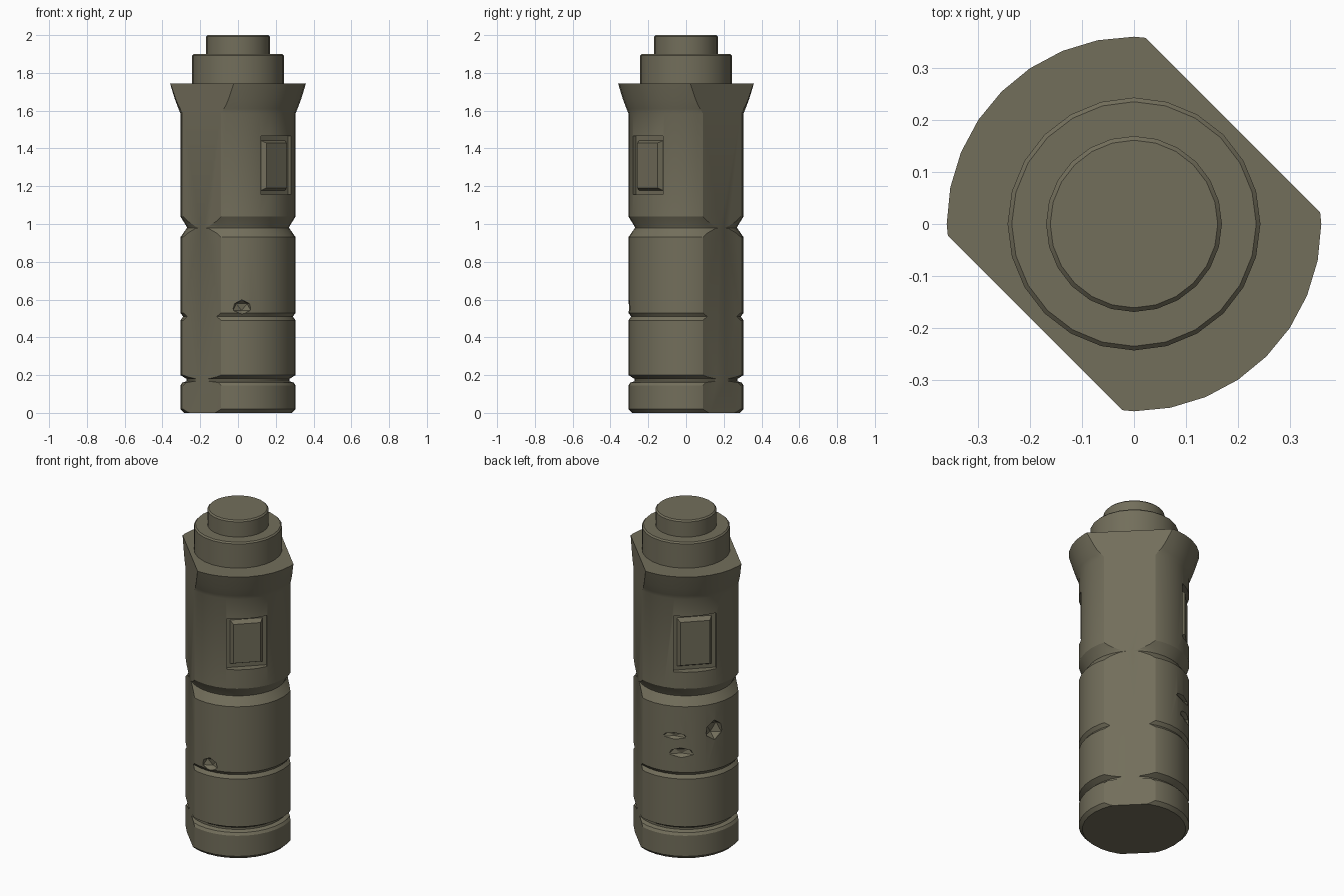
import bpy, bmesh, math
from mathutils import Vector, Matrix

if "Cube" in bpy.data.objects:
    bpy.data.objects.remove(bpy.data.objects["Cube"])

metal = bpy.data.materials.new("olive_grey")
metal.diffuse_color = (0.17, 0.157, 0.105, 1)
metal.use_nodes = True
metal.node_tree.nodes["Principled BSDF"].inputs["Base Color"].default_value = metal.diffuse_color


def make_object(name, bm):
    bmesh.ops.recalc_face_normals(bm, faces=bm.faces)
    me = bpy.data.meshes.new(name)
    bm.to_mesh(me)
    bm.free()
    ob = bpy.data.objects.new(name, me)
    bpy.context.collection.objects.link(ob)
    me.materials.append(metal)
    return ob


def lathe(profile, segs=32):
    """Closed solid of revolution from (radius, z) points."""
    bm = bmesh.new()
    rings = []
    for r, z in profile:
        rings.append([bm.verts.new((r * math.cos(2 * math.pi * i / segs),
                                    r * math.sin(2 * math.pi * i / segs), z))
                      for i in range(segs)])
    for a, b in zip(rings, rings[1:]):
        for i in range(segs):
            j = (i + 1) % segs
            bm.faces.new((a[i], a[j], b[j], b[i]))
    bm.faces.new(rings[0][::-1])
    bm.faces.new(rings[-1])
    return bm


def smooth(ob, angle=30):
    bpy.ops.object.select_all(action='DESELECT')
    ob.select_set(True)
    bpy.context.view_layer.objects.active = ob
    bpy.ops.object.shade_smooth_by_angle(angle=math.radians(angle))


def facing(deg, radius, z):
    """Frame whose local x points outward at the given azimuth."""
    return (Matrix.Rotation(math.radians(deg), 4, 'Z')
            @ Matrix.Translation((radius, 0, z)))


def box(bm, matrix, size):
    bmesh.ops.create_cube(bm, size=1, matrix=matrix @ Matrix.Diagonal((*size, 1)))


# Body: grooved cylinder with flared collar
bm = lathe([(0.285, 0), (0.305, 0.02), (0.305, 0.145), (0.295, 0.16),
            (0.272, 0.168), (0.272, 0.18), (0.305, 0.20),
            (0.305, 0.49), (0.29, 0.51), (0.305, 0.53),
            (0.305, 0.93), (0.27, 0.98), (0.274, 0.99), (0.305, 1.04),
            (0.305, 1.585), (0.315, 1.61), (0.334, 1.66), (0.36, 1.745)])
# Two diagonal flats
for s in (1, -1):
    n = Vector((s, s, 0)).normalized()
    cut = bmesh.ops.bisect_plane(bm, geom=bm.verts[:] + bm.edges[:] + bm.faces[:],
                                 plane_co=n * 0.2685, plane_no=n, clear_outer=True)
    edges = [e for e in bm.edges if e.is_boundary]
    bmesh.ops.holes_fill(bm, edges=edges, sides=0)
body = make_object("body", bm)

# Windows: (azimuth, centre z, width, height)
windows = [(-45, 1.31, 0.225, 0.31), (135, 1.31, 0.24, 0.34)]
bm = bmesh.new()
for az, z, w, h in windows:
    box(bm, facing(az, 0.315, z), (0.11, w, h))
slots = make_object("slot_cutter", bm)

# Dents: (azimuth, z, half width, half height, depth)
bm = bmesh.new()
for az, z, w, h, d in [(-86, 0.56, 0.055, 0.04, 0.04), (156, 0.77, 0.06, 0.06, 0.05),
                       (120, 0.65, 0.08, 0.03, 0.03), (113, 0.75, 0.08, 0.02, 0.025)]:
    bmesh.ops.create_icosphere(bm, subdivisions=1, radius=1,
                               matrix=facing(az, 0.305, z) @ Matrix.Diagonal((d, w, h, 1)))
dents = make_object("dent_cutter", bm)

for cutter in (slots, dents):
    cutter.hide_render = True
    m = body.modifiers.new(cutter.name, 'BOOLEAN')
    m.operation, m.solver, m.object = 'DIFFERENCE', 'EXACT', cutter
dg = bpy.context.evaluated_depsgraph_get()
cut_mesh = bpy.data.meshes.new_from_object(body.evaluated_get(dg))
body.modifiers.clear()
body.data = cut_mesh
for cutter in (slots, dents):
    bpy.data.objects.remove(cutter)
smooth(body, 25)

# Raised panels inside the windows, with sloping edges
for name, (az, z, w, h) in zip(("front_panel", "back_panel"), windows):
    bm = bmesh.new()
    box(bm, Matrix.Identity(4), (0.04, w - 0.035, h - 0.035))
    for v in bm.verts:
        if v.co.x > 0:
            v.co.y *= 0.8
            v.co.z *= 0.86
    bm.transform(facing(az, 0.27, z))
    make_object(name, bm)

# Stepped cap
for name, r, z0, z1 in (("cap_lower", 0.243, 1.735, 1.90), ("cap_upper", 0.169, 1.89, 2.0)):
    ob = make_object(name, lathe([(r, z0), (r, z1 - 0.008), (r - 0.008, z1)], 24))
    smooth(ob)
